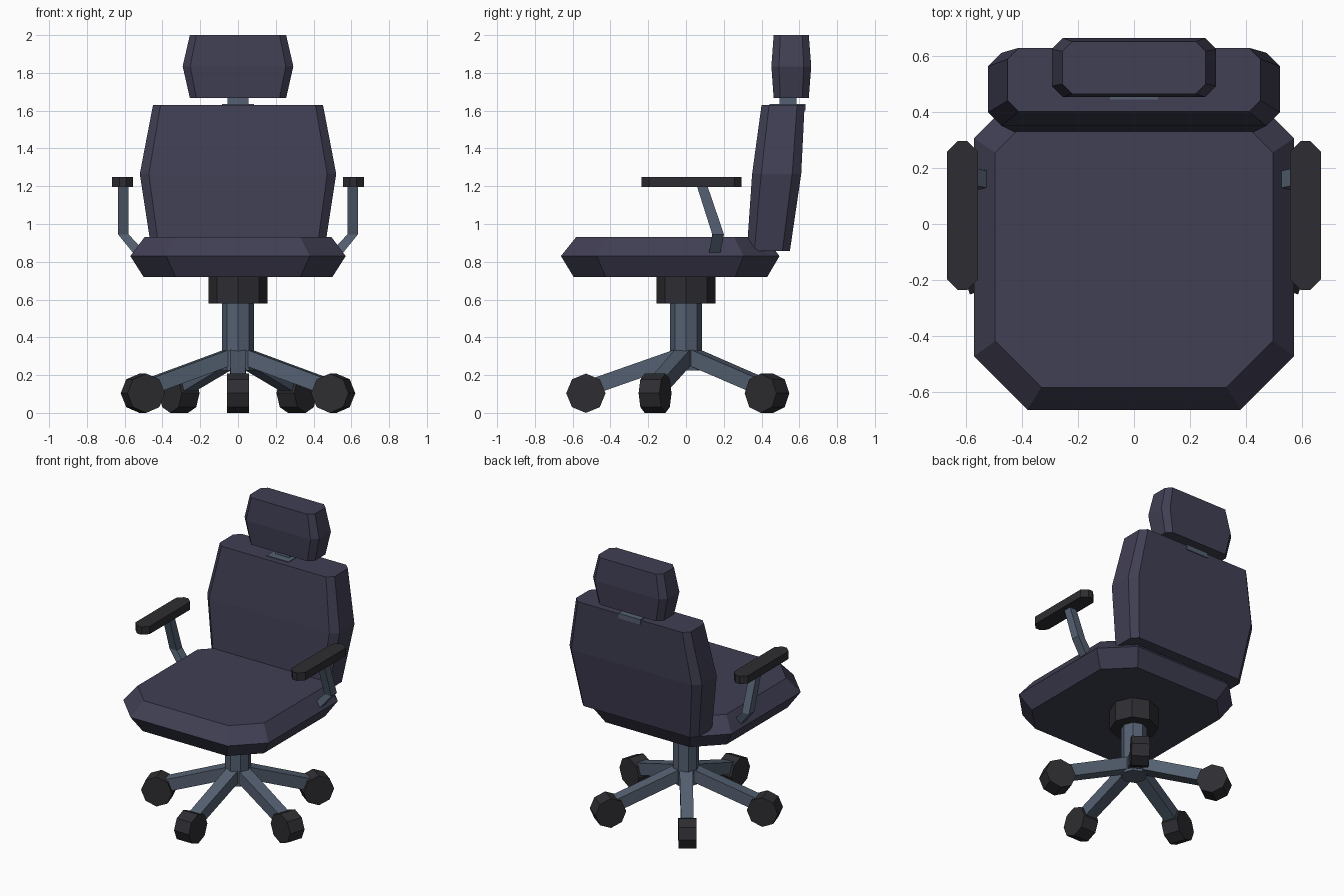
import bpy
import bmesh
from math import cos, sin, pi, radians
from mathutils import Vector, Matrix

if "Cube" in bpy.data.objects:
    bpy.data.objects.remove(bpy.data.objects["Cube"], do_unlink=True)


def material(name, rgb):
    m = bpy.data.materials.new(name)
    m.use_nodes = True
    m.diffuse_color = (*rgb, 1)
    m.node_tree.nodes["Principled BSDF"].inputs["Base Color"].default_value = (*rgb, 1)
    return m


fabric = material("dark navy fabric", (0.052, 0.050, 0.088))
metal = material("blue grey metal", (0.089, 0.117, 0.165))
plastic = material("black plastic", (0.027, 0.027, 0.032))


def loft(name, rings, mat, matrix=None):
    """Skin a stack of matching rings and cap both ends."""
    bm = bmesh.new()
    rows = [[bm.verts.new(p) for p in ring] for ring in rings]
    n = len(rows[0])
    for a, b in zip(rows, rows[1:]):
        for i in range(n):
            j = (i + 1) % n
            bm.faces.new((a[i], a[j], b[j], b[i]))
    bm.faces.new(rows[0][::-1])
    bm.faces.new(rows[-1])
    if matrix:
        bm.transform(matrix)
    bmesh.ops.recalc_face_normals(bm, faces=bm.faces)
    mesh = bpy.data.meshes.new(name)
    bm.to_mesh(mesh)
    bm.free()
    mesh.materials.append(mat)
    obj = bpy.data.objects.new(name, mesh)
    bpy.context.collection.objects.link(obj)
    return obj


def cut_rect(z, hx, y0, y1, cut, cx=0):
    """Horizontal rectangle with its four corners cut off."""
    hy, cy = (y1 - y0) / 2, (y0 + y1) / 2
    ring = []
    for sx, sy in ((1, 1), (-1, 1), (-1, -1), (1, -1)):
        a = Vector((cx + sx * hx, cy + sy * (hy - cut), z))
        b = Vector((cx + sx * (hx - cut), cy + sy * hy, z))
        ring += [a, b] if sx * sy > 0 else [b, a]
    return ring


def rect(z, hx, hy, cx=0, cy=0):
    return [Vector((cx + sx * hx, cy + sy * hy, z))
            for sx, sy in ((1, 1), (-1, 1), (-1, -1), (1, -1))]


def octagon(z, r):
    return [Vector((r * cos(i * pi / 4), r * sin(i * pi / 4), z)) for i in range(8)]


# Upholstery
loft("seat", [cut_rect(0.72, 0.50, -0.595, 0.43, 0.17),
              cut_rect(0.83, 0.57, -0.662, 0.495, 0.19),
              cut_rect(0.93, 0.495, -0.582, 0.42, 0.165)], fabric)
loft("backrest", [cut_rect(0.857, 0.457, 0.322, 0.55, 0.04),
                  cut_rect(1.265, 0.52, 0.35, 0.61, 0.048),
                  cut_rect(1.63, 0.45, 0.40, 0.628, 0.04)], fabric)
loft("headrest", [cut_rect(1.667, 0.255, 0.464, 0.65, 0.035),
                  cut_rect(1.835, 0.293, 0.452, 0.663, 0.04),
                  cut_rect(2.0, 0.255, 0.464, 0.65, 0.035)], fabric)

# Headrest mount
loft("headrest_bracket", [rect(1.60, 0.085, 0.095, cy=0.538),
                          rect(1.635, 0.085, 0.095, cy=0.538)], metal)
loft("headrest_post", [rect(1.62, 0.055, 0.045, cy=0.541),
                       rect(1.70, 0.055, 0.045, cy=0.541)], metal)

# Armrests
for side, s in (("right", -1), ("left", 1)):
    loft(side + "_arm_pad", [cut_rect(z, 0.055, -0.235, 0.295, 0.038, cx=s * 0.611)
                             for z in (1.195, 1.25)], plastic)
    loft(side + "_arm_post", [rect(0.845, 0.034, 0.03, s * 0.52, 0.152),
                              rect(0.945, 0.028, 0.031, s * 0.607, 0.17),
                              rect(1.20, 0.027, 0.028, s * 0.607, 0.086)], metal)

# Column
loft("seat_mount", [octagon(0.578, 0.157), octagon(0.722, 0.157)], plastic)
loft("column", [octagon(0.225, 0.084), octagon(0.60, 0.084)], metal)

# Five legs, each with a wheel rolling along its spoke
for k in range(5):
    turn = Matrix.Rotation(radians(72 * k - 90), 4, "Z")
    leg = [[Vector((r, sy * hw, z + sz * 0.044))
            for sy, sz in ((1, 1), (-1, 1), (-1, -1), (1, -1))]
           for r, z, hw in ((0.03, 0.302, 0.043), (0.50, 0.137, 0.04))]
    loft(f"leg_{k + 1}", leg, metal, turn)
    tilt = Matrix.Translation((0.53, 0, 0.104)) @ Matrix.Rotation(pi / 2, 4, "X")
    loft(f"wheel_{k + 1}", [octagon(-0.058, 0.104), octagon(0.058, 0.104)],
         plastic, turn @ tilt)
